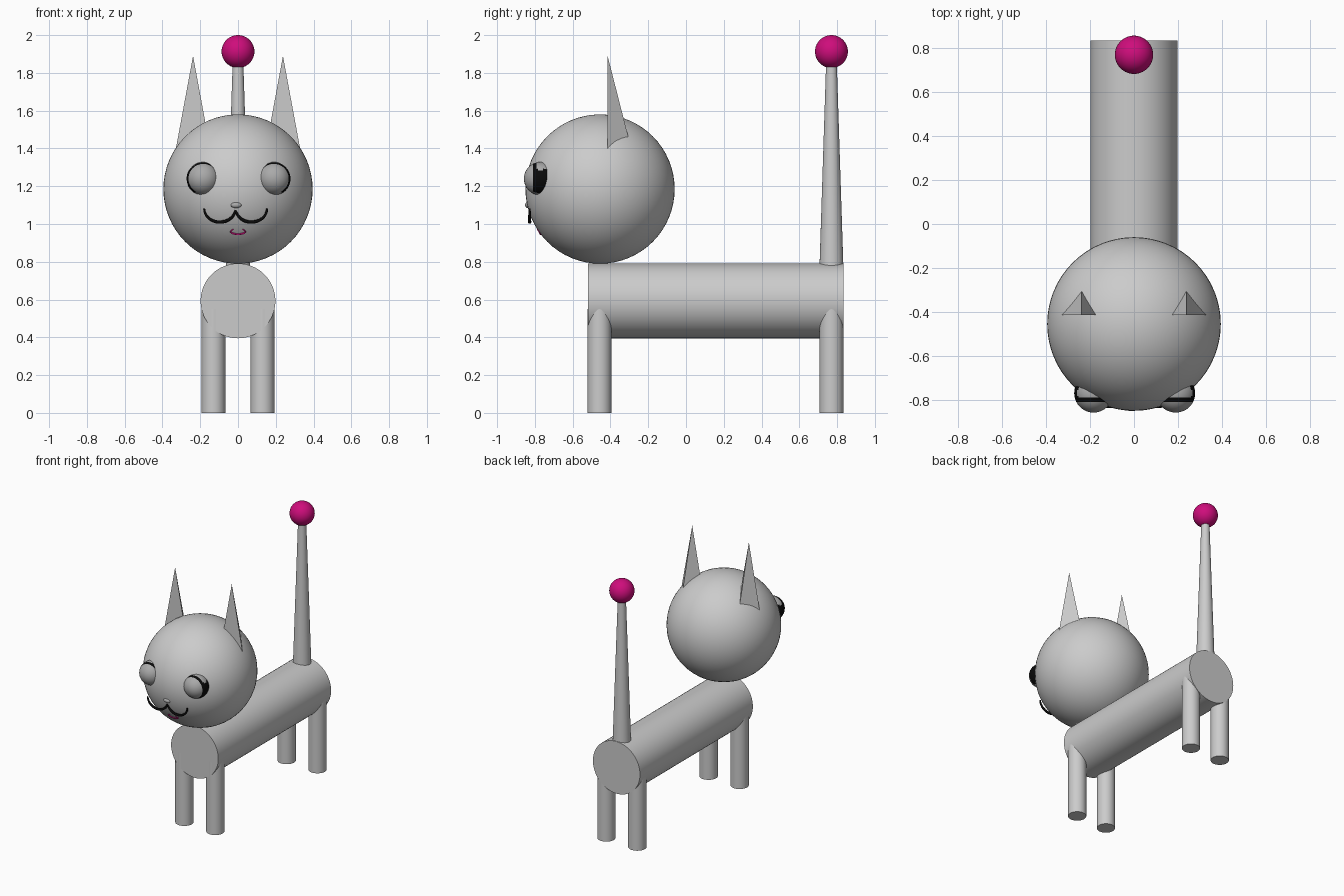
import bpy, bmesh
from math import sin, cos, pi, radians, sqrt
from mathutils import Vector, Matrix

cube = bpy.data.objects.get("Cube")
if cube:
    bpy.data.objects.remove(cube, do_unlink=True)


def material(name, rgb):
    m = bpy.data.materials.new(name)
    m.use_nodes = True
    m.diffuse_color = (*rgb, 1)
    m.node_tree.nodes["Principled BSDF"].inputs["Base Color"].default_value = (*rgb, 1)
    return m


GREY = material("fur grey", (0.6, 0.6, 0.6))
EYE_GREY = material("eye grey", (0.4, 0.4, 0.4))
BLACK = material("black", (0.003, 0.003, 0.003))
PINK = material("hot pink", (0.62, 0.004, 0.2))

HEAD = Vector((0, -0.455, 1.185))
HEAD_R = 0.395


def finish(name, bm, *mats, smooth=True):
    bmesh.ops.recalc_face_normals(bm, faces=bm.faces)
    mesh = bpy.data.meshes.new(name)
    bm.to_mesh(mesh)
    bm.free()
    for m in mats:
        mesh.materials.append(m)
    ob = bpy.data.objects.new(name, mesh)
    bpy.context.collection.objects.link(ob)
    if smooth:
        bpy.ops.object.select_all(action='DESELECT')
        ob.select_set(True)
        bpy.context.view_layer.objects.active = ob
        bpy.ops.object.shade_smooth_by_angle(angle=radians(35))
    return ob


def ball(name, centre, radius, mat, scale=(1, 1, 1)):
    bm = bmesh.new()
    bmesh.ops.create_uvsphere(bm, u_segments=64, v_segments=32, radius=radius)
    bmesh.ops.scale(bm, vec=scale, verts=bm.verts)
    bmesh.ops.translate(bm, vec=centre, verts=bm.verts)
    return finish(name, bm, mat)


def rod(name, start, end, r1, r2, mat):
    # Capped cylinder or cone between two points
    a, b = Vector(start), Vector(end)
    bm = bmesh.new()
    bmesh.ops.create_cone(bm, cap_ends=True, segments=64, radius1=r1, radius2=r2,
                          depth=(b - a).length)
    turn = (b - a).to_track_quat('Z', 'Y').to_matrix().to_4x4()
    bm.transform(Matrix.Translation((a + b) / 2) @ turn)
    return finish(name, bm, mat)


def tube(name, points, radius, mat):
    # Thin painted line with rounded section and tapered ends
    cu = bpy.data.curves.new(name, 'CURVE')
    cu.dimensions = '3D'
    cu.bevel_depth = radius
    cu.bevel_resolution = 3
    cu.use_fill_caps = True
    sp = cu.splines.new('POLY')
    sp.points.add(len(points) - 1)
    for i, (p, co) in enumerate(zip(sp.points, points)):
        p.co = (*co, 1)
        p.radius = 0.6 + 0.4 * sin(pi * i / (len(points) - 1))
    cu.materials.append(mat)
    ob = bpy.data.objects.new(name, cu)
    bpy.context.collection.objects.link(ob)


# Head, body, tail
ball("head", HEAD, HEAD_R, GREY)
rod("body", (0, -0.52, 0.593), (0, 0.835, 0.593), 0.198, 0.198, GREY)
rod("tail", (0, 0.77, 0.75), (0, 0.77, 1.86), 0.064, 0.028, GREY)
ball("tail_ball", (0, 0.77, 1.913), 0.087, PINK)

# Legs
for end, y in (("front", -0.458), ("back", 0.77)):
    for side, s in (("left", 1), ("right", -1)):
        rod(f"{end}_{side}_leg", (s * 0.13, y, 0), (s * 0.13, y, 0.55), 0.063, 0.063, GREY)

# Ears: three-sided spikes with flat fronts
for side, s in (("left", 1), ("right", -1)):
    bm = bmesh.new()
    x, y, z = s * 0.238, -0.415, 1.35
    tip = bm.verts.new((x, y, 1.89))
    base = [bm.verts.new(p) for p in
            ((x - 0.1, y, z), (x + 0.1, y, z), (x, y + 0.138, z))]
    bm.faces.new(base)
    for i in range(3):
        bm.faces.new((base[i], base[(i + 1) % 3], tip))
    finish(f"{side}_ear", bm, GREY, smooth=False)

# Eyes: grey balls with a black lid line on top and a black outer side
for side, s, x in (("left", 1, 0.19), ("right", -1, -0.184)):
    bm = bmesh.new()
    bmesh.ops.create_uvsphere(bm, u_segments=48, v_segments=40, radius=0.088)
    bm.transform(Matrix.Rotation(pi / 2, 4, 'X'))
    for f in bm.faces:
        d = f.calc_center_median().normalized()
        lid = -0.45 < d.y < -0.25 and d.z > -0.1
        outer = d.y > -0.45 and d.x * s > 0.5 and d.z < 0.55
        f.material_index = 1 if lid or outer else 0
    bm.transform(Matrix.Translation((x, -0.77, 1.24)))
    finish(f"{side}_eye", bm, EYE_GREY, BLACK)

# Nose
ball("nose", (-0.01, -0.838, 1.1), 0.028, EYE_GREY, (1, 0.5, 0.55))

# Mouth: two hanging arcs side by side
for side, cx in (("left", 0.071), ("right", -0.096)):
    arc = [pi + pi * i / 24 for i in range(25)]
    tube(f"{side}_mouth_line",
         [(cx + 0.083 * cos(a), -0.828, 1.082 + 0.072 * sin(a)) for a in arc], 0.009, BLACK)

# Tongue outline lying on the head surface
tongue = []
for i in range(25):
    a = radians(130 + 280 * i / 24)
    px, pz = 0.038 * cos(a), 0.96 + 0.014 * sin(a)
    py = HEAD.y - sqrt(HEAD_R ** 2 - px ** 2 - (pz - HEAD.z) ** 2)
    tongue.append((px, py, pz))
tube("tongue", tongue, 0.005, PINK)
